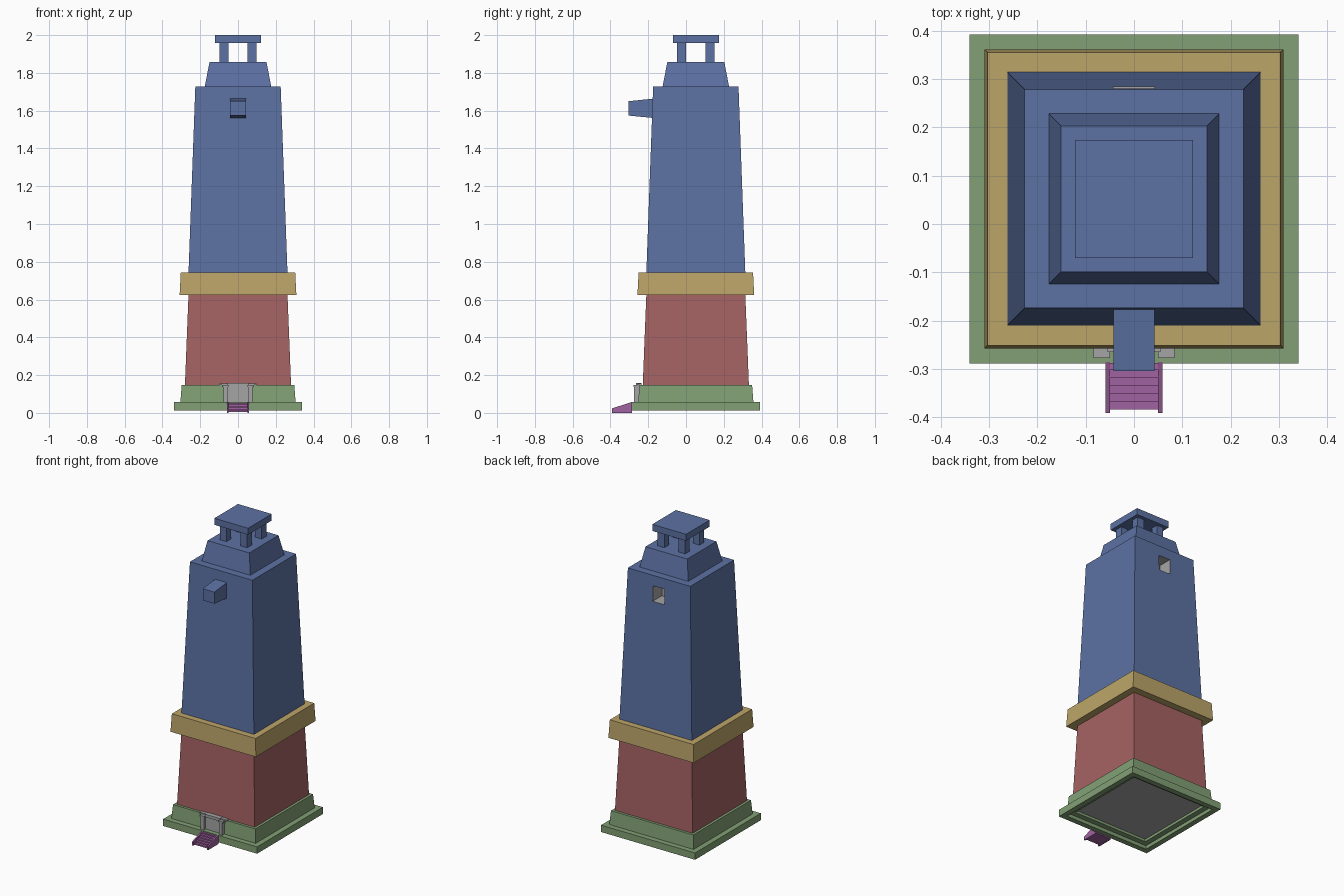
import bpy, bmesh
from mathutils import Vector

cube = bpy.data.objects.get("Cube")
if cube:
    bpy.data.objects.remove(cube, do_unlink=True)

CY = 0.052  # tower axis in y


def material(name, rgb):
    lin = [((c / 255 + 0.055) / 1.055) ** 2.4 for c in rgb]
    m = bpy.data.materials.new(name)
    m.use_nodes = True
    m.diffuse_color = (*lin, 1)
    m.node_tree.nodes["Principled BSDF"].inputs["Base Color"].default_value = (*lin, 1)
    return m


blue = material("blue", (92, 113, 163))
red = material("brick red", (166, 99, 99))
tan = material("sand", (188, 165, 105))
green = material("green", (130, 160, 117))
purple = material("purple", (160, 98, 160))
grey = material("grey", (165, 165, 165))


def finish(name, bm, mat):
    bmesh.ops.recalc_face_normals(bm, faces=bm.faces)
    me = bpy.data.meshes.new(name)
    bm.to_mesh(me)
    bm.free()
    me.materials.append(mat)
    ob = bpy.data.objects.new(name, me)
    bpy.context.collection.objects.link(ob)
    return ob


def square_lathe(name, profile, mat, x=0, y=CY):
    """Closed solid from (half width, z) square sections."""
    bm = bmesh.new()
    rings = [[bm.verts.new((x + sx * h, y + sy * h, z))
              for sx, sy in ((-1, -1), (1, -1), (1, 1), (-1, 1))] for h, z in profile]
    for a, b in zip(rings, rings[1:]):
        for i in range(4):
            j = (i + 1) % 4
            bm.faces.new((a[i], a[j], b[j], b[i]))
    bm.faces.new(rings[0])
    bm.faces.new(rings[-1])
    return finish(name, bm, mat)


def extrude_x(name, outline, x0, x1, mat):
    """Extrude a (y, z) outline along x."""
    bm = bmesh.new()
    f = bm.faces.new([bm.verts.new((x0, y, z)) for y, z in outline])
    ext = bmesh.ops.extrude_face_region(bm, geom=[f])["geom"]
    bmesh.ops.translate(bm, vec=Vector((x1 - x0, 0, 0)),
                        verts=[v for v in ext if isinstance(v, bmesh.types.BMVert)])
    return finish(name, bm, mat)


def box(name, x0, x1, y0, y1, z0, z1, mat):
    return extrude_x(name, [(y0, z0), (y1, z0), (y1, z1), (y0, z1)], x0, x1, mat)


# Stepped plinth, hollow underneath, with a floor plate
square_lathe("plinth", [(.27, .057), (.27, .035), (.305, .035), (.305, .012), (.34, .012),
                        (.34, .057), (.305, .057), (.298, .147)], green)
box("floor_plate", -.268, .268, CY - .268, CY + .268, .05, .056, grey)

# Tapering tower stages
square_lathe("lower_stage", [(.281, .147), (.262, .625)], red)
square_lathe("band", [(.309, .625), (.303, .742)], tan)
body = square_lathe("upper_stage", [(.262, .742), (.226, 1.727)], blue)
square_lathe("roof_step", [(.176, 1.727), (.151, 1.857)], blue)

# Open lantern: four posts and a flat cap
for sx, side in ((-1, "right"), (1, "left")):
    for sy, end in ((-1, "front"), (1, "back")):
        square_lathe(f"lantern_post_{end}_{side}", [(.024, 1.857), (.024, 1.957)],
                     blue, sx * .075, CY + sy * .075)
square_lathe("lantern_cap", [(.122, 1.957), (.122, 2.0)], blue)

# Back window recess, lined in grey
cutter = box("window_cutter", -.042, .042, .19, .4, 1.56, 1.66, grey)
cutter.hide_render = True
mod = body.modifiers.new("window", "BOOLEAN")
mod.operation = "DIFFERENCE"
mod.object = cutter
bpy.context.view_layer.objects.active = body
bpy.ops.object.modifier_apply(modifier="window")
bpy.data.objects.remove(cutter, do_unlink=True)
body.data.materials.clear()
body.data.materials.append(blue)
body.data.materials.append(grey)
for p in body.data.polygons:
    c = p.center
    lining = abs(c.x) < .045 and .1 < c.y < .27 and 1.55 < c.z < 1.67
    p.material_index = 1 if lining else 0

# Front projecting box, narrowing outward
extrude_x("front_bay", [(-.304, 1.574), (-.16, 1.56), (-.16, 1.665), (-.304, 1.65)],
          -.042, .042, blue)

# Doorway: posts with caps, arched head, lintel and door panel
for s, side in ((-1, "right"), (1, "left")):
    a, b = sorted((s * .054, s * .078))
    box(f"door_post_{side}", a, b, -.275, -.24, .057, .138, grey)
    a, b = sorted((s * .05, s * .084))
    box(f"door_post_cap_{side}", a, b, -.277, -.24, .138, .147, grey)
box("door_lintel", -.055, .055, -.265, -.235, .138, .157, grey)
box("door_ledge", -.098, .098, -.256, -.235, .147, .155, grey)
box("door_panel", -.054, .054, -.258, -.24, .057, .138, grey)

# Stairs: stepped flight between two sloping cheeks
STEPS = 6
y0, y1, top = -.383, -.285, .053
run, rise = (y1 - y0) / STEPS, (top - .006) / STEPS
flight = [(y1, .004), (y0, .004)]
for i in range(STEPS):
    z = .006 + rise * (i + 1)
    flight += [(y0 + run * i, z), (y0 + run * (i + 1), z)]
extrude_x("stair_flight", flight, -.05, .05, purple)
for s, side in ((-1, "right"), (1, "left")):
    a, b = sorted((s * .05, s * .059))
    extrude_x(f"stair_cheek_{side}", [(-.391, 0), (-.285, 0), (-.285, .058), (-.391, .024)],
              a, b, purple)
